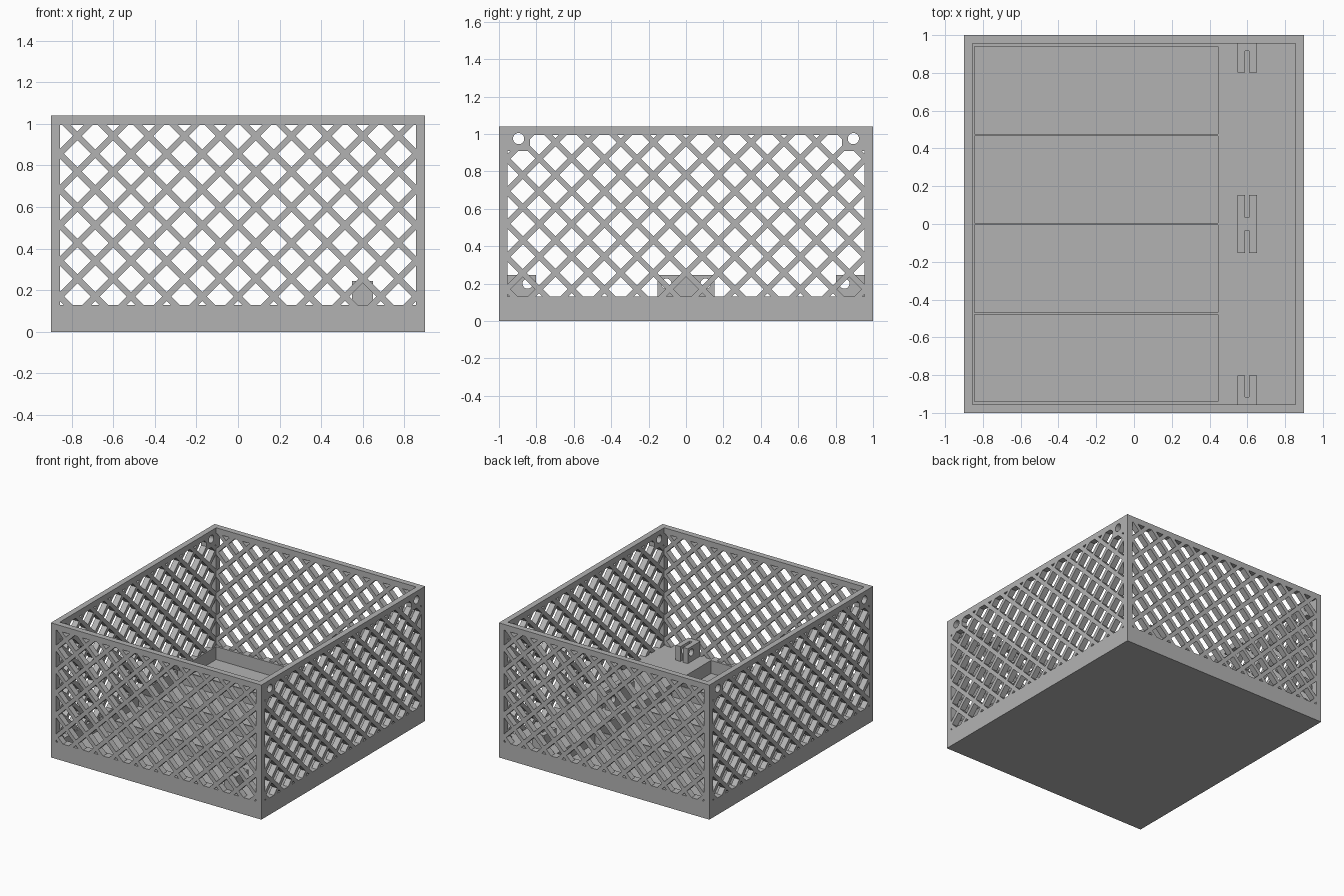
import bpy, bmesh
from math import pi
from mathutils import Matrix, Vector

if "Cube" in bpy.data.objects:
    bpy.data.objects.remove(bpy.data.objects["Cube"])

grey = bpy.data.materials.new("plain_grey")
grey.use_nodes = True
grey.diffuse_color = (0.45, 0.45, 0.45, 1)
grey.node_tree.nodes["Principled BSDF"].inputs["Base Color"].default_value = grey.diffuse_color

HALF_X, HALF_Y, HEIGHT, WALL = 0.9, 1.0, 1.04, 0.045
FLOOR, WINDOW_TOP = 0.13, 0.995
BAR = 0.03


def make(name, bm):
    bmesh.ops.recalc_face_normals(bm, faces=bm.faces)
    mesh = bpy.data.meshes.new(name)
    bm.to_mesh(mesh)
    bm.free()
    mesh.materials.append(grey)
    obj = bpy.data.objects.new(name, mesh)
    bpy.context.collection.objects.link(obj)
    return obj


def add_box(bm, x, y, z):
    size = Matrix.Diagonal((x[1] - x[0], y[1] - y[0], z[1] - z[0], 1))
    centre = Matrix.Translation([sum(r) / 2 for r in (x, y, z)])
    bmesh.ops.create_cube(bm, size=1, matrix=centre @ size)


def cut(obj, bm):
    """Subtract the solids in bm from obj."""
    cutter = make("cutter", bm)
    cutter.hide_render = True
    mod = obj.modifiers.new("cut", 'BOOLEAN')
    mod.operation, mod.solver, mod.object = 'DIFFERENCE', 'EXACT', cutter
    graph = bpy.context.evaluated_depsgraph_get()
    mesh = bpy.data.meshes.new_from_object(obj.evaluated_get(graph))
    obj.modifiers.clear()
    obj.data = mesh
    bpy.data.objects.remove(cutter)


def lattice_cutter(half, pitch, node_at_centre, corners):
    """Diamond openings clipped to the window, as prisms along y."""
    bm = bmesh.new()
    r = pitch / 2 - BAR * 0.707
    for i in range(-13, 14):
        for j in range(-1, 13):
            # openings and bar crossings alternate like a chessboard
            if (i + j + node_at_centre) % 2:
                continue
            c = Vector((i * pitch / 2, 0, 0.17 + j * pitch / 2))
            bm.faces.new([bm.verts.new(c + Vector(d)) for d in
                          ((r, 0, 0), (0, 0, r), (-r, 0, 0), (0, 0, -r))])

    def slice_at(co, no, clear):
        bmesh.ops.bisect_plane(bm, geom=bm.verts[:] + bm.edges[:] + bm.faces[:],
                               plane_co=co, plane_no=no, clear_outer=clear)

    for co, no in (((half, 0, 0), (1, 0, 0)), ((-half, 0, 0), (-1, 0, 0)),
                   ((0, 0, WINDOW_TOP), (0, 0, 1)), ((0, 0, FLOOR), (0, 0, -1))):
        slice_at(co, no, True)
    if corners:
        # keep solid upper corners, each with a round hole
        for s in (-1, 1):
            slice_at((s * 0.835, 0, 0), (1, 0, 0), False)
        slice_at((0, 0, 0.91), (0, 0, 1), False)
        solid = [f for f in bm.faces if abs(f.calc_center_median().x) > 0.835
                 and f.calc_center_median().z > 0.91]
        bmesh.ops.delete(bm, geom=solid, context='FACES')
        for s in (-1, 1):
            turn = Matrix.Translation((s * 0.895, 0, 0.975)) @ Matrix.Rotation(pi / 2, 4, 'X')
            bmesh.ops.create_circle(bm, cap_ends=True, segments=32, radius=0.03, matrix=turn)
    bmesh.ops.translate(bm, verts=bm.verts, vec=(0, -0.1, 0))
    out = bmesh.ops.extrude_face_region(bm, geom=bm.faces[:])
    bmesh.ops.translate(bm, vec=(0, 0.2, 0),
                        verts=[g for g in out["geom"] if isinstance(g, bmesh.types.BMVert)])
    return bm


def wall(name, length, window, pitch, node_at_centre, corners, place):
    bm = bmesh.new()
    add_box(bm, (-length, length), (-WALL / 2, WALL / 2), (0, HEIGHT))
    obj = make(name, bm)
    cut(obj, lattice_cutter(window, pitch, node_at_centre, corners))
    obj.data.transform(place)


# Lattice walls
for name, s in (("front_wall", -1), ("back_wall", 1)):
    wall(name, HALF_X, HALF_X - WALL, 0.1715, True, False,
         Matrix.Translation((0, s * (HALF_Y - WALL / 2), 0)))
for name, s in (("right_wall", -1), ("left_wall", 1)):
    wall(name, HALF_Y - WALL, HALF_Y - WALL, 0.1745, False, True,
         Matrix.Translation((s * (HALF_X - WALL / 2), 0, 0)) @ Matrix.Rotation(pi / 2, 4, 'Z'))

# Base with four long pockets
bm = bmesh.new()
inner_x, inner_y = HALF_X - WALL, HALF_Y - WALL
add_box(bm, (-inner_x, inner_x), (-inner_y, inner_y), (0, FLOOR))
base = make("base", bm)
bm = bmesh.new()
for i in range(4):
    start = -0.94 + i * 0.4725
    add_box(bm, (-0.845, 0.445), (start, start + 0.462), (0.03, 0.3))
cut(base, bm)


def bracket(name, y, slots, holes):
    """Block with vertical slots and a cross hole for a pin."""
    bm = bmesh.new()
    add_box(bm, (0.547, 0.65), y, (FLOOR, 0.245))
    obj = make(name, bm)
    bm = bmesh.new()
    for slot in slots:
        add_box(bm, (0.587, 0.61), slot, (FLOOR - 0.1, 0.4))
    cut(obj, bm)
    bm = bmesh.new()
    for h in holes:
        turn = Matrix.Translation((0.6, h, 0.2)) @ Matrix.Rotation(pi / 2, 4, 'Y')
        bmesh.ops.create_cone(bm, cap_ends=True, segments=32, radius1=0.027,
                              radius2=0.027, depth=0.4, matrix=turn)
    cut(obj, bm)


# Pin brackets on the base
bracket("front_bracket", (-inner_y, -0.803), [(-0.915, -0.7)], [-0.847])
bracket("middle_bracket", (-0.153, 0.153), [(-0.3, -0.035), (0.035, 0.3)], [-0.105, 0.105])
bracket("back_bracket", (0.803, inner_y), [(0.7, 0.915)], [0.847])
